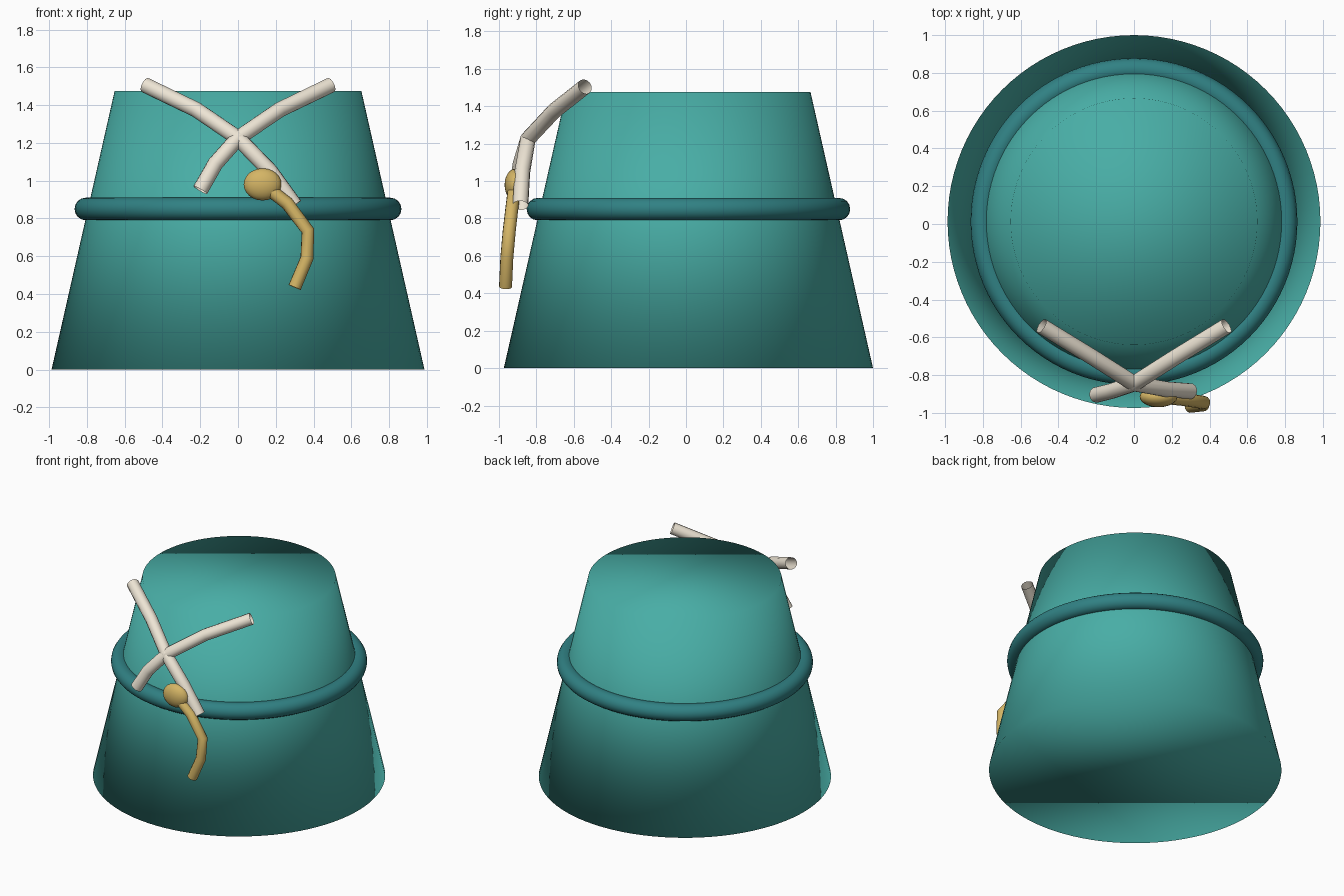
import bpy

if "Cube" in bpy.data.objects:
    bpy.data.objects.remove(bpy.data.objects["Cube"])

CY = 0.013  # body axis sits slightly behind the origin


def material(name, rgb):
    m = bpy.data.materials.new(name)
    m.diffuse_color = (*rgb, 1)
    m.use_nodes = True
    m.node_tree.nodes["Principled BSDF"].inputs["Base Color"].default_value = m.diffuse_color
    return m


teal = material("teal", (0.065, 0.42, 0.38))
dark_teal = material("dark_teal", (0.03, 0.22, 0.23))
cream = material("cream", (0.85, 0.78, 0.66))
gold = material("gold", (0.66, 0.46, 0.13))


def finish(name, mat):
    ob = bpy.context.object
    ob.name = name
    ob.data.materials.append(mat)
    bpy.ops.object.shade_smooth()
    return ob


def tube(name, points, radius, mat):
    """Open-ended round tube along a polyline."""
    cu = bpy.data.curves.new(name, 'CURVE')
    cu.dimensions = '3D'
    cu.bevel_depth = radius
    cu.bevel_resolution = 4
    sp = cu.splines.new('POLY')
    sp.points.add(len(points) - 1)
    for p, co in zip(sp.points, points):
        p.co = (*co, 1)
    sp.use_smooth = True
    cu.materials.append(mat)
    ob = bpy.data.objects.new(name, cu)
    bpy.context.collection.objects.link(ob)
    return ob


# Tapered body
bpy.ops.mesh.primitive_cone_add(vertices=96, radius1=0.987, radius2=0.653,
                                depth=1.475, location=(0, CY, 0.7375))
finish("body", teal)

# Rounded band
bpy.ops.mesh.primitive_torus_add(major_radius=0.805, minor_radius=0.06,
                                 major_segments=96, minor_segments=16,
                                 location=(0, CY, 0.85))
finish("band", dark_teal)

# Crossed cords: same upper half mirrored, different lower ends
upper = [(0.49, -0.54, 1.505), (0.22, -0.705, 1.375), (0, -0.845, 1.225)]
tube("cord_right", upper + [(-0.12, -0.885, 1.09), (-0.20, -0.905, 0.95)], 0.042, cream)
tube("cord_left", [(-x, y, z) for x, y, z in upper] +
     [(0.17, -0.875, 1.05), (0.30, -0.885, 0.87)], 0.042, cream)

# Tassel knot and tail
bpy.ops.mesh.primitive_uv_sphere_add(segments=24, ring_count=12, radius=1,
                                     location=(0.13, -0.915, 0.98))
bpy.context.object.scale = (0.1, 0.055, 0.085)
finish("tassel_knot", gold)
tube("tassel_tail", [(0.13, -0.915, 0.98), (0.26, -0.928, 0.88), (0.37, -0.945, 0.735),
                     (0.365, -0.958, 0.59), (0.30, -0.965, 0.435)], 0.035, gold)
